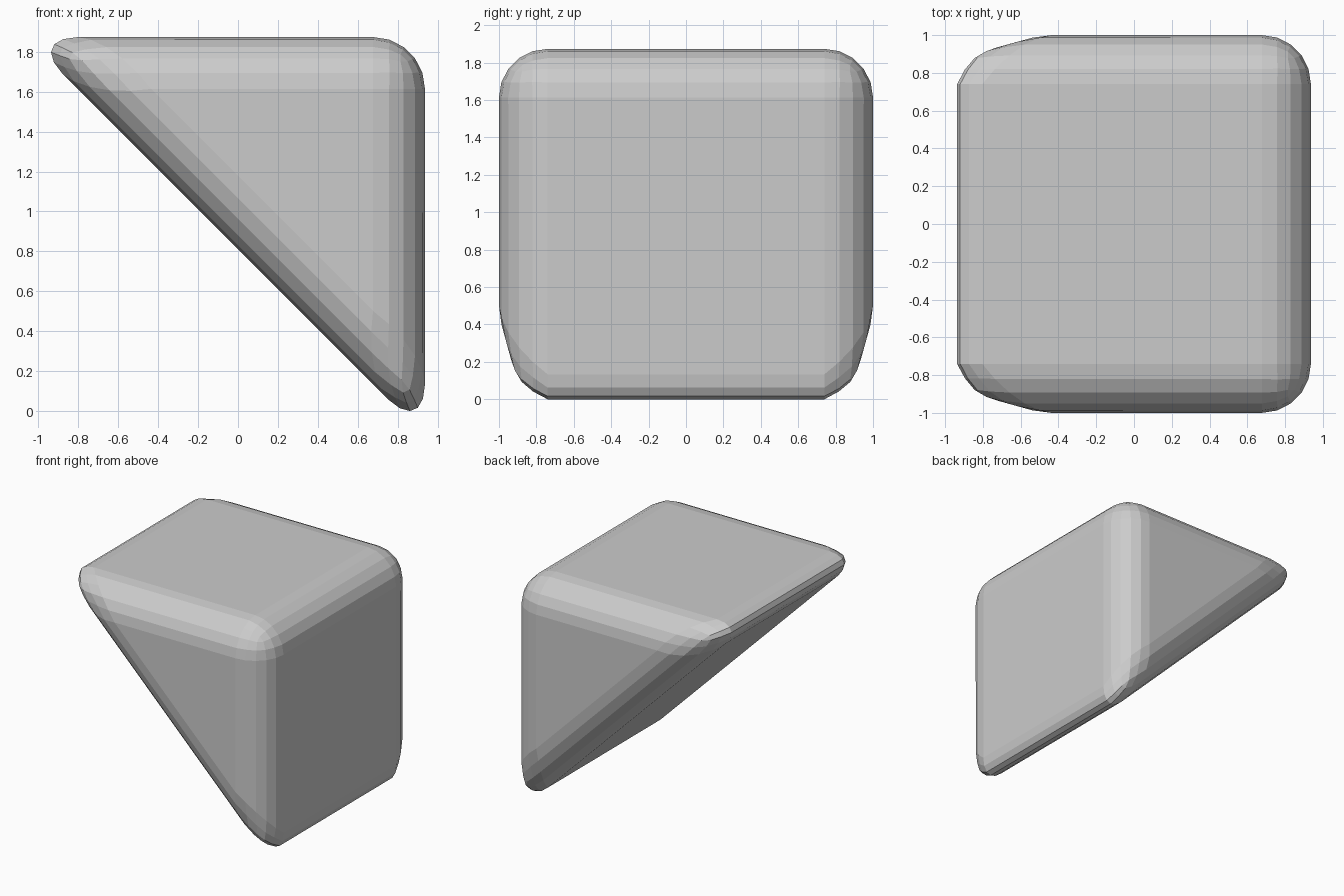
import bpy, bmesh

if "Cube" in bpy.data.objects:
    bpy.data.objects.remove(bpy.data.objects["Cube"])

# Half-cube wedge: right-angled triangle profile extruded along y
bm = bmesh.new()
profile = [(-1, 2), (1, 2), (1, 0)]
face = bm.faces.new([bm.verts.new((x, -1, z)) for x, z in profile])
ext = bmesh.ops.extrude_face_region(bm, geom=[face])
new_verts = [g for g in ext["geom"] if isinstance(g, bmesh.types.BMVert)]
bmesh.ops.translate(bm, verts=new_verts, vec=(0, 2, 0))
bmesh.ops.recalc_face_normals(bm, faces=bm.faces[:])

# Rounded edges
bmesh.ops.bevel(bm, geom=bm.edges[:], offset=0.26, offset_type='OFFSET',
                segments=5, profile=0.5, affect='EDGES', clamp_overlap=True)

# Centre on x and y, stand on the ground
xs = [v.co.x for v in bm.verts]
zs = [v.co.z for v in bm.verts]
print("BOUNDS", min(xs), max(xs), min(zs), max(zs))
bmesh.ops.translate(bm, verts=bm.verts[:],
                    vec=(-(min(xs) + max(xs)) / 2, 0, -min(zs)))

mesh = bpy.data.meshes.new("rounded_wedge")
bm.to_mesh(mesh)
bm.free()
bpy.context.collection.objects.link(bpy.data.objects.new("rounded_wedge", mesh))
